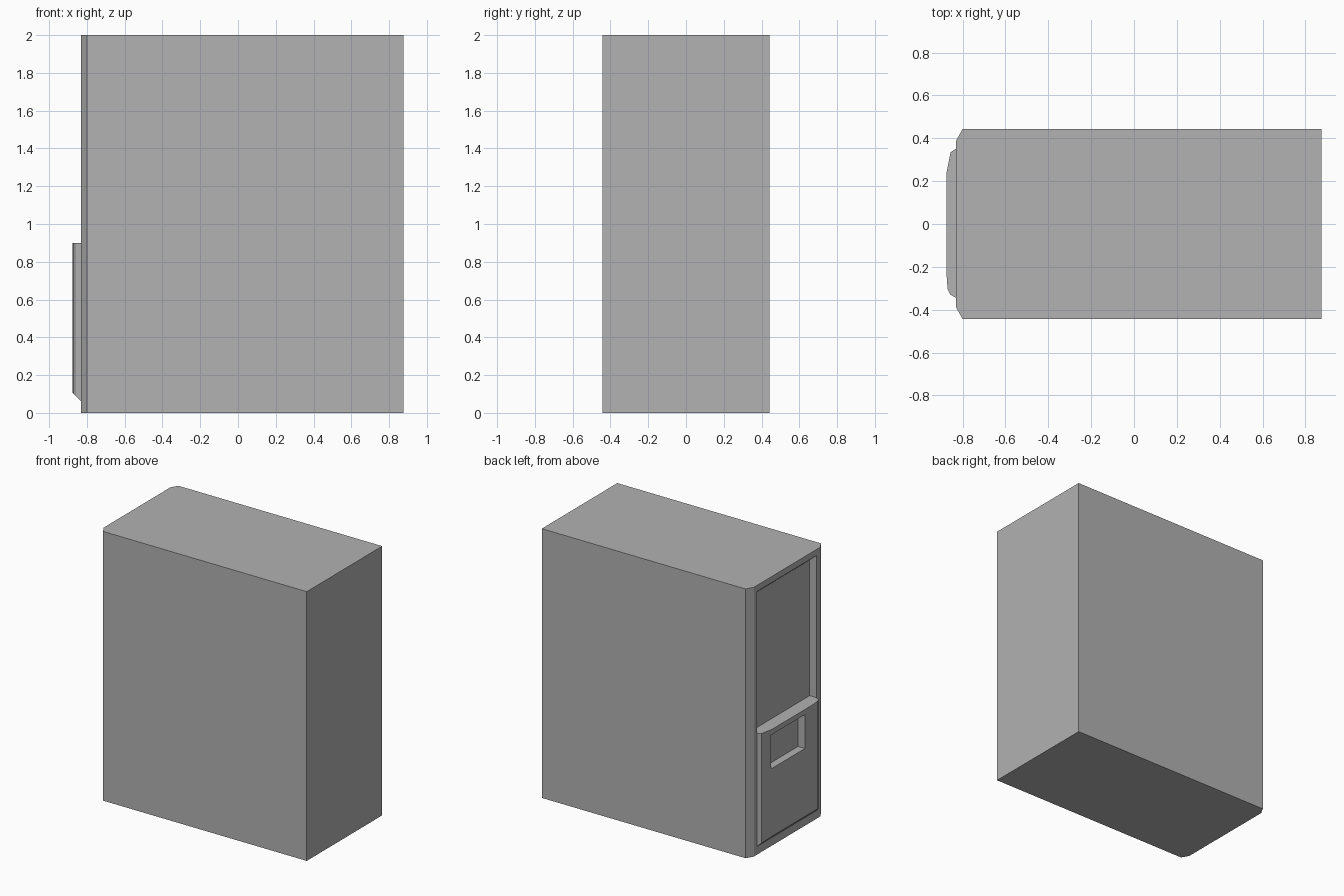
import bpy
import bmesh
from mathutils import Vector

old = bpy.data.objects.get("Cube")
if old:
    bpy.data.objects.remove(old, do_unlink=True)

grey = bpy.data.materials.new("mid_grey")
grey.use_nodes = True
colour = (0.445, 0.445, 0.445, 1)
grey.diffuse_color = colour
grey.node_tree.nodes["Principled BSDF"].inputs["Base Color"].default_value = colour

FACE = -0.83      # plane of the machine's working end
HEIGHT = 2.0


def prism(name, outline, sweep):
    """Extrude a closed 3D outline along a vector."""
    bm = bmesh.new()
    face = bm.faces.new([bm.verts.new(p) for p in outline])
    result = bmesh.ops.extrude_face_region(bm, geom=[face])
    moved = [g for g in result["geom"] if isinstance(g, bmesh.types.BMVert)]
    bmesh.ops.translate(bm, verts=moved, vec=Vector(sweep))
    bmesh.ops.recalc_face_normals(bm, faces=bm.faces)
    mesh = bpy.data.meshes.new(name)
    bm.to_mesh(mesh)
    bm.free()
    mesh.materials.append(grey)
    obj = bpy.data.objects.new(name, mesh)
    bpy.context.collection.objects.link(obj)
    return obj


def cut(target, cutter):
    """Subtract the cutter and bake the result."""
    mod = target.modifiers.new("cut", "BOOLEAN")
    mod.operation = "DIFFERENCE"
    mod.solver = "EXACT"
    mod.object = cutter
    bpy.context.view_layer.objects.active = target
    bpy.ops.object.modifier_apply(modifier=mod.name)


# Cabinet with two chamfered vertical corners
plan = [(0.875, -0.443), (0.875, 0.443), (-0.80, 0.443),
        (FACE, 0.39), (FACE, -0.39), (-0.80, -0.443)]
cabinet = prism("cabinet", [(x, y, 0) for x, y in plan], (0, 0, HEIGHT))

# Raised lower panel with rounded sides and a sloping bottom edge
panel_plan = [(FACE, 0.352), (-0.856, 0.335), (-0.875, 0.24),
              (-0.875, -0.235), (-0.87, -0.305), (-0.857, -0.33), (FACE, -0.345)]
panel = prism("lower_panel", [(x, y, 0) for x, y in panel_plan], (0, 0, 0.9))
for v in panel.data.vertices:
    if v.co.z < 0.1:
        v.co.z = 0.06 + (FACE - v.co.x)

# Upper display recess, with a sloping top edge
recess_side = [(-0.9, 2.013), (FACE, 1.955), (-0.775, 1.907), (-0.775, 0.9), (-0.9, 0.9)]
recess = prism("recess_cutter", [(x, -0.345, z) for x, z in recess_side], (0, 0.697, 0))

# Dispensing pocket
pocket_side = [(-0.95, 0.61), (-0.818, 0.61), (-0.818, 0.862), (-0.95, 0.862)]
pocket = prism("pocket_cutter", [(x, -0.146, z) for x, z in pocket_side], (0, 0.396, 0))

cut(cabinet, recess)
cut(cabinet, pocket)
cut(panel, pocket)
for helper in (recess, pocket):
    bpy.data.objects.remove(helper, do_unlink=True)
